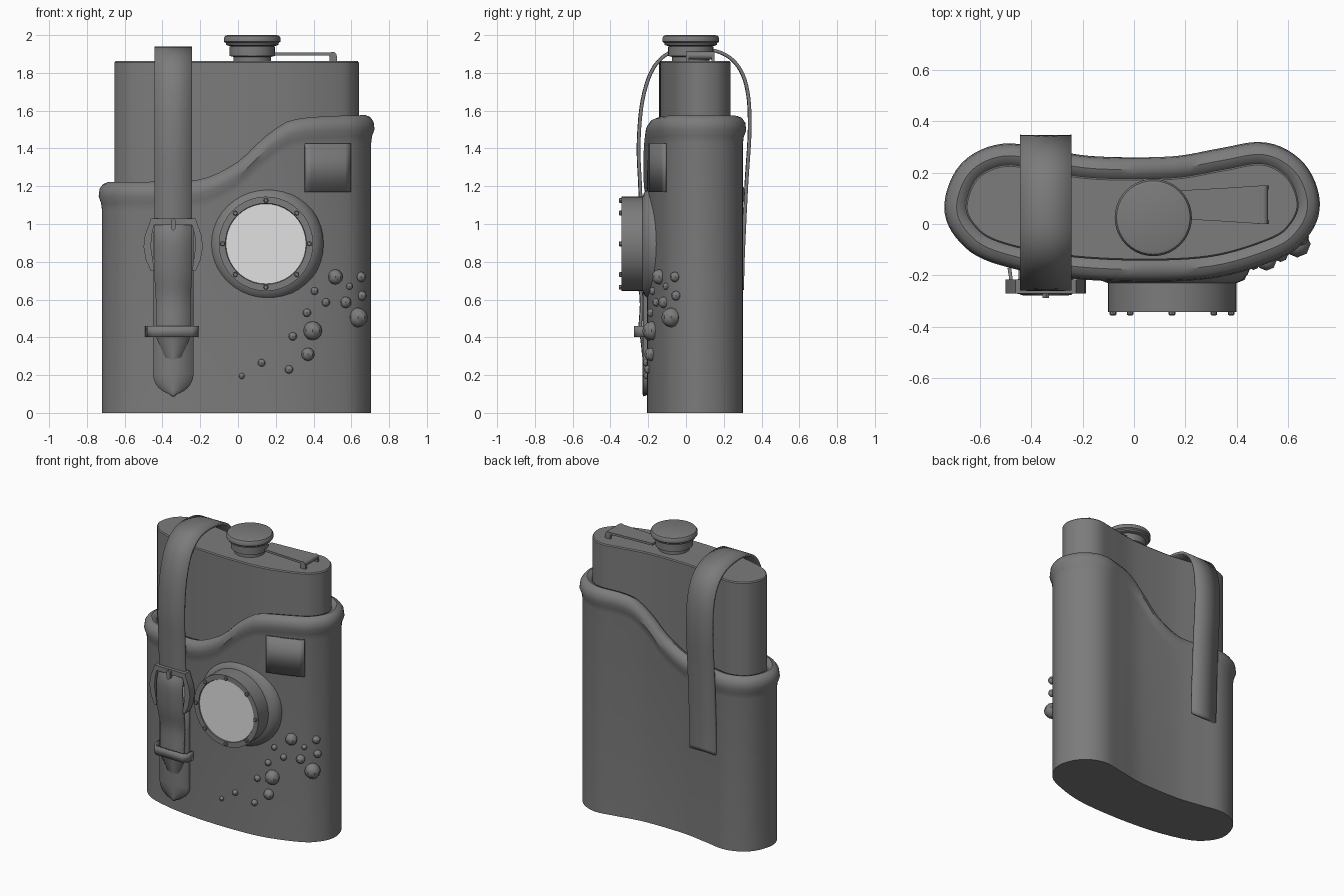
import bpy, bmesh, math
from mathutils import Vector

cube = bpy.data.objects.get("Cube")
if cube:
    bpy.data.objects.remove(cube, do_unlink=True)


def material(name, value):
    m = bpy.data.materials.new(name)
    m.use_nodes = True
    m.diffuse_color = (value, value, value, 1)
    m.node_tree.nodes["Principled BSDF"].inputs["Base Color"].default_value = (value, value, value, 1)
    return m


GREY = material("dark grey", 0.2)
PALE = material("pale glass", 0.75)


def finish(name, bm, mat=GREY, smooth=True):
    bmesh.ops.recalc_face_normals(bm, faces=bm.faces)
    mesh = bpy.data.meshes.new(name)
    bm.to_mesh(mesh)
    bm.free()
    mesh.materials.append(mat)
    ob = bpy.data.objects.new(name, mesh)
    bpy.context.collection.objects.link(ob)
    if smooth:
        bpy.ops.object.select_all(action='DESELECT')
        ob.select_set(True)
        bpy.context.view_layer.objects.active = ob
        bpy.ops.object.shade_smooth_by_angle(angle=math.radians(35))
    return ob


def loft(name, rings, closed=True, caps=True, mat=GREY, thick=0):
    """Skin a list of point rows; closed rows may be capped, open rows thickened."""
    bm = bmesh.new()
    rows = [[bm.verts.new(p) for p in ring] for ring in rings]
    n = len(rows[0])
    for a, b in zip(rows, rows[1:]):
        for i in range(n if closed else n - 1):
            j = (i + 1) % n
            bm.faces.new((a[i], a[j], b[j], b[i]))
    if closed and caps:
        bm.faces.new(rows[0])
        bm.faces.new(rows[-1])
    ob = finish(name, bm, mat)
    if thick:
        mod = ob.modifiers.new("thickness", 'SOLIDIFY')
        mod.thickness = thick
        mod.offset = 0
    return ob


def lathe(name, profile, centre, along_y=False, sides=32, mat=GREY):
    """Revolve (radius, position) pairs about z, or about y."""
    rings = []
    for r, d in profile:
        ring = []
        for i in range(sides):
            a = math.tau * i / sides
            u, v = centre[0] + r * math.cos(a), centre[1] + r * math.sin(a)
            ring.append((u, d, v) if along_y else (u, v, d))
        rings.append(ring)
    return loft(name, rings, mat=mat)


def plate(name, outline, y0, y1):
    """Extrude an x-z outline from y0 to y1."""
    return loft(name, [[(x, y, z) for x, z in outline] for y in (y0, y1)])


def spline(pts, steps, closed=False):
    pts = [Vector(p) for p in pts]
    n, out = len(pts), []
    for i in range(n if closed else n - 1):
        if closed:
            a, b, c, d = (pts[(i + k) % n] for k in (-1, 0, 1, 2))
        else:
            a, b, c, d = (pts[min(max(i + k, 0), n - 1)] for k in (-1, 0, 1, 2))
        for s in range(steps):
            t = s / steps
            out.append(b + (c - a) * t / 2 + (a * 2 - b * 5 + c * 4 - d) * t * t / 2
                       + (b * 3 - a - c * 3 + d) * t ** 3 / 2)
    return out if closed else out + [pts[-1]]


# Curved flask footprint
footprint = spline([(-.655, .07), (-.62, -.01), (-.53, -.07), (-.3, -.122), (0, -.142), (.3, -.128),
                    (.53, -.06), (.61, 0), (.64, .08), (.6, .18), (.5, .235), (.35, .213),
                    (.15, .18), (-.15, .18), (-.35, .208), (-.5, .23), (-.61, .18)], 6, True)


def offset(dist):
    n, out = len(footprint), []
    for i, p in enumerate(footprint):
        t = (footprint[(i + 1) % n] - footprint[i - 1]).normalized()
        out.append((p.x + t.y * dist, p.y - t.x * dist))
    return out


loft("flask_body", [[(x, y, z) for x, y in offset(o)]
                    for o, z in ((0, .02), (0, 1.855), (-.006, 1.862))])

# Sleeve with a rim that sweeps up towards the left side
RIM = spline([(-.8, 1.22), (-.4, 1.225), (-.18, 1.24), (0, 1.33), (.1, 1.425), (.19, 1.5),
              (.28, 1.55), (.45, 1.57), (.8, 1.58)], 5)


def interpolate(pairs, x):
    for a, b in zip(pairs, pairs[1:]):
        lo, hi = min(a[0], b[0]), max(a[0], b[0])
        if lo <= x <= hi and hi > lo:
            return a[1] + (b[1] - a[1]) * (x - a[0]) / (b[0] - a[0])
    return pairs[-1][1]


rim_heights = [interpolate(RIM, p.x) for p in footprint]
sleeve = [[(x, y, 0) for x, y in offset(.065)]]
for dist, drop in ((.065, .15), (.07, .11), (.083, .075), (.078, .035), (.06, .01),
                   (.035, 0), (.012, .008), (-.004, .03)):
    sleeve.append([(x, y, h - drop) for (x, y), h in zip(offset(dist), rim_heights)])
loft("leather_sleeve", sleeve)

front_edge = sorted(p for p in offset(.065) if p[1] < .04)


def front_y(x):
    return interpolate(front_edge, x)


# Cap, neck and hinge arm
CAP = (.075, .025)
lathe("neck", [(.1, 1.85), (.1, 1.885), (.12, 1.89), (.12, 1.94), (.1, 1.945), (.1, 1.96)], CAP)
lathe("cap", [(.12, 1.942), (.138, 1.948), (.14, 1.958), (.15, 1.965), (.15, 1.985),
              (.143, 1.996), (.13, 2.0)], CAP, sides=40)
arm = [(.17, .02, .13), (.35, .01, .14), (.5, 0, .15)]
loft("hinge_arm", [[(x, a, z) for z in (1.893, 1.908)] + [(x, b, z) for z in (1.908, 1.893)]
                   for x, a, b in arm])
lathe("hinge_roll", [(.02, 0), (.02, .15)], (.502, 1.892), True, 12)
for y in (.0, .135):
    plate("hinge_lug", [(.485, 1.855), (.525, 1.855), (.525, 1.89), (.485, 1.89)], y, y + .015)

# Round porthole with bolts
PORT = (.148, .895)
lathe("porthole_housing", [(.305, -.13), (.305, -.17), (.295, -.195), (.27, -.222), (.25, -.23),
                           (.25, -.342), (.215, -.342), (.212, -.33)], PORT, True, 40)
lathe("porthole_glass", [(.212, -.329), (.212, -.336)], PORT, True, 40, PALE)
for i in range(8):
    a = math.tau * i / 8
    lathe("porthole_bolt", [(.013, -.335), (.013, -.352), (.009, -.355)],
          (PORT[0] + .23 * math.cos(a), PORT[1] + .23 * math.sin(a)), True, 8)

# Square patch wrapped on the sleeve front
xs = [.355 + .24 * i / 8 for i in range(9)]
loft("square_patch", [[(x, front_y(x) - .008, z) for x in xs] for z in (1.17, 1.425)],
     closed=False, thick=.016)

# Scattered studs
for x, z, r in ((.02, .195, .016), (.125, .265, .02), (.27, .23, .022), (.37, .31, .035),
                (.29, .405, .022), (.395, .435, .05), (.365, .53, .022), (.405, .645, .02),
                (.515, .72, .04), (.465, .585, .022), (.57, .585, .03), (.59, .67, .018),
                (.65, .72, .027), (.655, .62, .026), (.635, .505, .052)):
    bm = bmesh.new()
    bmesh.ops.create_uvsphere(bm, u_segments=8, v_segments=6, radius=r)
    bmesh.ops.translate(bm, verts=bm.verts, vec=(x, front_y(x) - r * .15, z))
    finish("stud", bm)

# Straps: stations of (y, z, half width)
MID = -.343


def strap(name, stations, thick, steps=5):
    rows = [[(MID - w, y, z), (MID, y - .002, z), (MID + w, y, z)]
            for y, z, w in spline(stations, steps)]
    return loft(name, rows, closed=False, thick=thick)


strap("long_strap", [(.298, .65, .1), (.303, .85, .1), (.32, 1.2, .1), (.338, 1.5, .1),
                     (.327, 1.7, .1), (.28, 1.83, .1), (.19, 1.905, .1), (.05, 1.93, .1),
                     (-.08, 1.91, .1), (-.175, 1.82, .1), (-.23, 1.65, .1), (-.25, 1.42, .1),
                     (-.242, 1.2, .1), (-.235, 1.0, .1)], .018)
strap("strap_tongue", [(-.235, 1.01, .1), (-.268, .92, .098), (-.258, .75, .1), (-.235, .6, .092),
                       (-.242, .44, .09), (-.232, .39, .085), (-.222, .3, .045), (-.212, .21, .003)], .016)
end = [(-.203, .208 - .107 * math.sin(a), max(.107 * math.cos(a), .004))
       for a in (math.pi / 2 * i / 8 for i in range(9))]
strap("under_strap", [(-.205, 1.0, .107), (-.203, .6, .107)] + end, .05, 1)

# Strap end ring
ring = [(.078, -.2), (.078, -.216), (.07, -.218), (.068, -.212)]
lathe("strap_end_ring", ring, (MID - .005, .195), True, 28)

# Keeper loop, as a band around the straps
box = [(-.485, -.17), (-.475, -.24), (-.45, -.265), (-.245, -.268), (-.22, -.245), (-.215, -.18)]
loft("keeper_loop", [[(x, y, z) for x, y in box] for z in (.402, .46)], closed=False, thick=.014)

# Buckle: arched frame with bowed sides, and a prong
half = [(.118, 1.03), (.128, 1.0), (.15, .94), (.157, .88), (.145, .81), (.118, .75),
        (.1, .75), (.108, .81), (.118, .88), (.114, .94), (.1, .995)]
plate("buckle_frame", [(MID + x, z) for x, z in half] + [(MID - x, z) for x, z in reversed(half)],
      -.27, -.215)
plate("buckle_prong", [(MID + x, z) for x, z in ((-.013, .975), (0, .963), (.013, .975),
                                                (.013, 1.02), (0, 1.03), (-.013, 1.02))], -.287, -.24)
